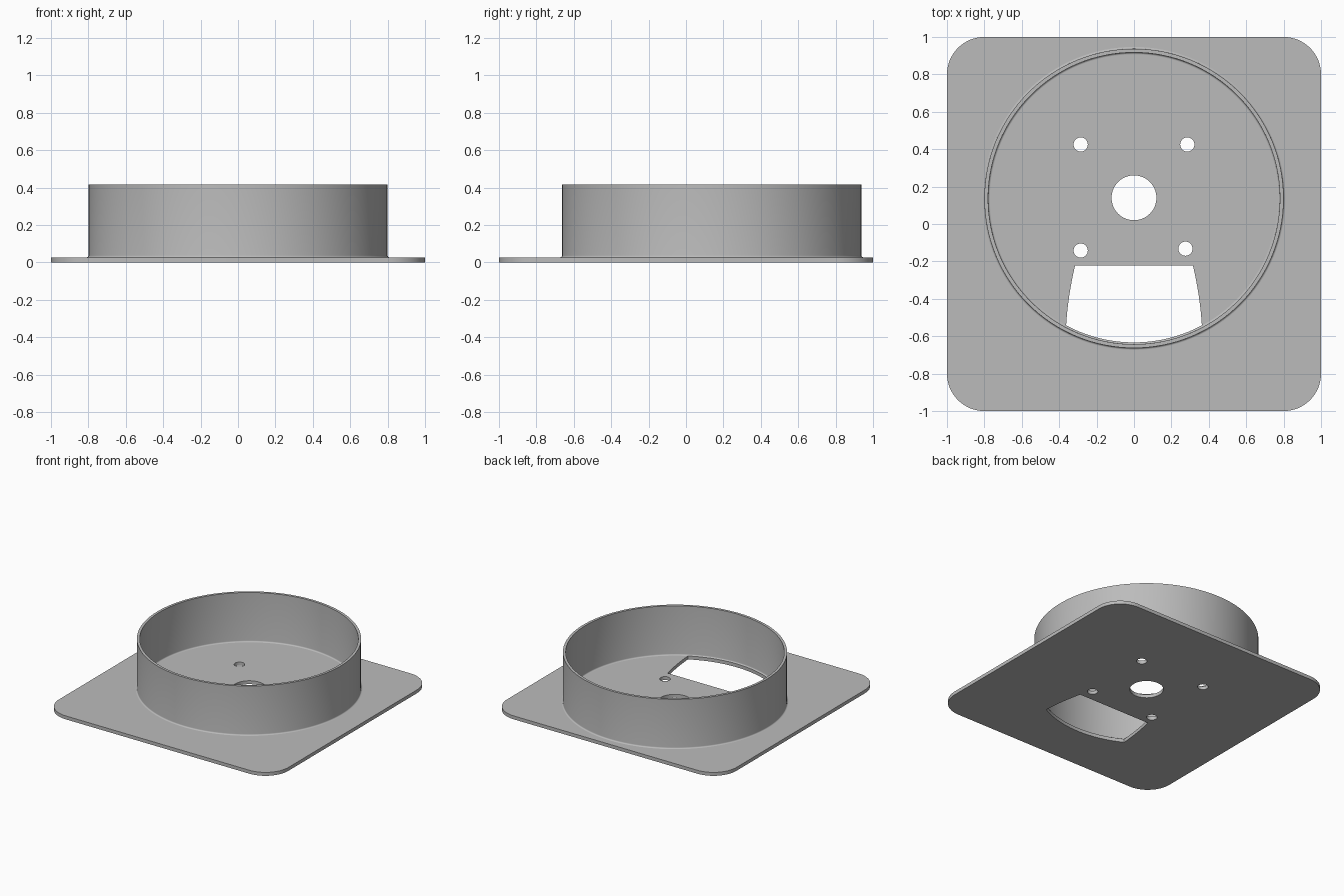
import bpy, bmesh
from math import sin, cos, pi, radians, atan2, asin

cube = bpy.data.objects.get("Cube")
if cube:
    bpy.data.objects.remove(cube, do_unlink=True)

THICK = 0.027          # plate thickness
TOP = 0.415            # rim height
CY = 0.137             # centre of the round wall
R_OUT, R_IN, FILLET = 0.80, 0.78, 0.01

grey = bpy.data.materials.new("plain grey")
grey.use_nodes = True
colour = (0.5, 0.5, 0.5, 1)
grey.diffuse_color = colour
grey.node_tree.nodes["Principled BSDF"].inputs["Base Color"].default_value = colour


def arc(cx, cy, r, a0, a1, n):
    """Points along an arc, both ends included, angles in radians."""
    return [(cx + r * cos(a0 + (a1 - a0) * i / n),
             cy + r * sin(a0 + (a1 - a0) * i / n)) for i in range(n + 1)]


def circle(cx, cy, r, n):
    return arc(cx, cy, r, 0, 2 * pi, n)[:-1]


def finish(obj):
    obj.data.materials.clear()
    obj.data.materials.append(grey)
    bpy.ops.object.select_all(action="DESELECT")
    obj.select_set(True)
    bpy.context.view_layer.objects.active = obj
    bpy.ops.object.shade_smooth_by_angle(angle=radians(30))


def extruded_plate(name, loops, thick):
    """Flat plate from an outline followed by its cut-outs."""
    curve = bpy.data.curves.new(name, "CURVE")
    curve.dimensions = "2D"
    curve.fill_mode = "BOTH"
    curve.extrude = thick / 2
    for loop in loops:
        spline = curve.splines.new("POLY")
        spline.points.add(len(loop) - 1)
        for p, (x, y) in zip(spline.points, loop):
            p.co = (x, y, 0, 1)
        spline.use_cyclic_u = True
    obj = bpy.data.objects.new(name, curve)
    bpy.context.collection.objects.link(obj)
    bpy.ops.object.select_all(action="DESELECT")
    obj.select_set(True)
    bpy.context.view_layer.objects.active = obj
    bpy.ops.object.convert(target="MESH")
    obj = bpy.context.view_layer.objects.active
    bm = bmesh.new()
    bm.from_mesh(obj.data)
    bmesh.ops.remove_doubles(bm, verts=bm.verts, dist=1e-5)
    bmesh.ops.translate(bm, verts=bm.verts, vec=(0, 0, thick / 2))
    bmesh.ops.recalc_face_normals(bm, faces=bm.faces)
    bm.to_mesh(obj.data)
    bm.free()
    finish(obj)


def lathe(name, profile, cy, steps):
    """Closed ring swept from a closed (radius, height) profile."""
    bm = bmesh.new()
    rings = [[bm.verts.new((r * cos(2 * pi * i / steps), cy + r * sin(2 * pi * i / steps), z))
              for r, z in profile] for i in range(steps)]
    n = len(profile)
    for i in range(steps):
        a, b = rings[i], rings[(i + 1) % steps]
        for j in range(n):
            k = (j + 1) % n
            bm.faces.new((a[j], b[j], b[k], a[k]))
    bmesh.ops.recalc_face_normals(bm, faces=bm.faces)
    mesh = bpy.data.meshes.new(name)
    bm.to_mesh(mesh)
    bm.free()
    obj = bpy.data.objects.new(name, mesh)
    bpy.context.collection.objects.link(obj)
    finish(obj)


# Base plate outline with rounded corners
outline = []
for k, (sx, sy) in enumerate([(1, 1), (-1, 1), (-1, -1), (1, -1)]):
    outline += arc(0.8 * sx, 0.8 * sy, 0.2, k * pi / 2, (k + 1) * pi / 2, 16)

# Centre bore and four screw holes
holes = [circle(0, 0.14, 0.12, 64)]
for x, y in [(-0.285, 0.425), (0.285, 0.425), (-0.285, -0.142), (0.275, -0.132)]:
    holes.append(circle(x, y, 0.038, 32))

# Window: arc along the wall, gently bowed sides, straight inner edge
r_win = R_IN - FILLET
half = asin(0.363 / r_win)
window = arc(0, CY, r_win, -pi / 2 - half, -pi / 2 + half, 32)
x0, y0 = window[-1]
x1, y1 = 0.315, -0.222
side = [(x0 + (x1 - x0) * t + 0.028 * t * (1 - t), y0 + (y1 - y0) * t)
        for t in [i / 8 for i in range(1, 9)]]
window += side + [(-x, y) for x, y in reversed(side)]

extruded_plate("base_plate", [outline] + holes + [window], THICK)

# Round wall with small fillets where it meets the plate
foot = THICK + FILLET
profile = arc(R_OUT + FILLET, foot, FILLET, -pi / 2, -pi, 5)
profile += [(R_OUT, TOP), (R_IN, TOP)]
profile += arc(R_IN - FILLET, foot, FILLET, 0, -pi / 2, 5)
lathe("round_wall", profile, CY, 128)
